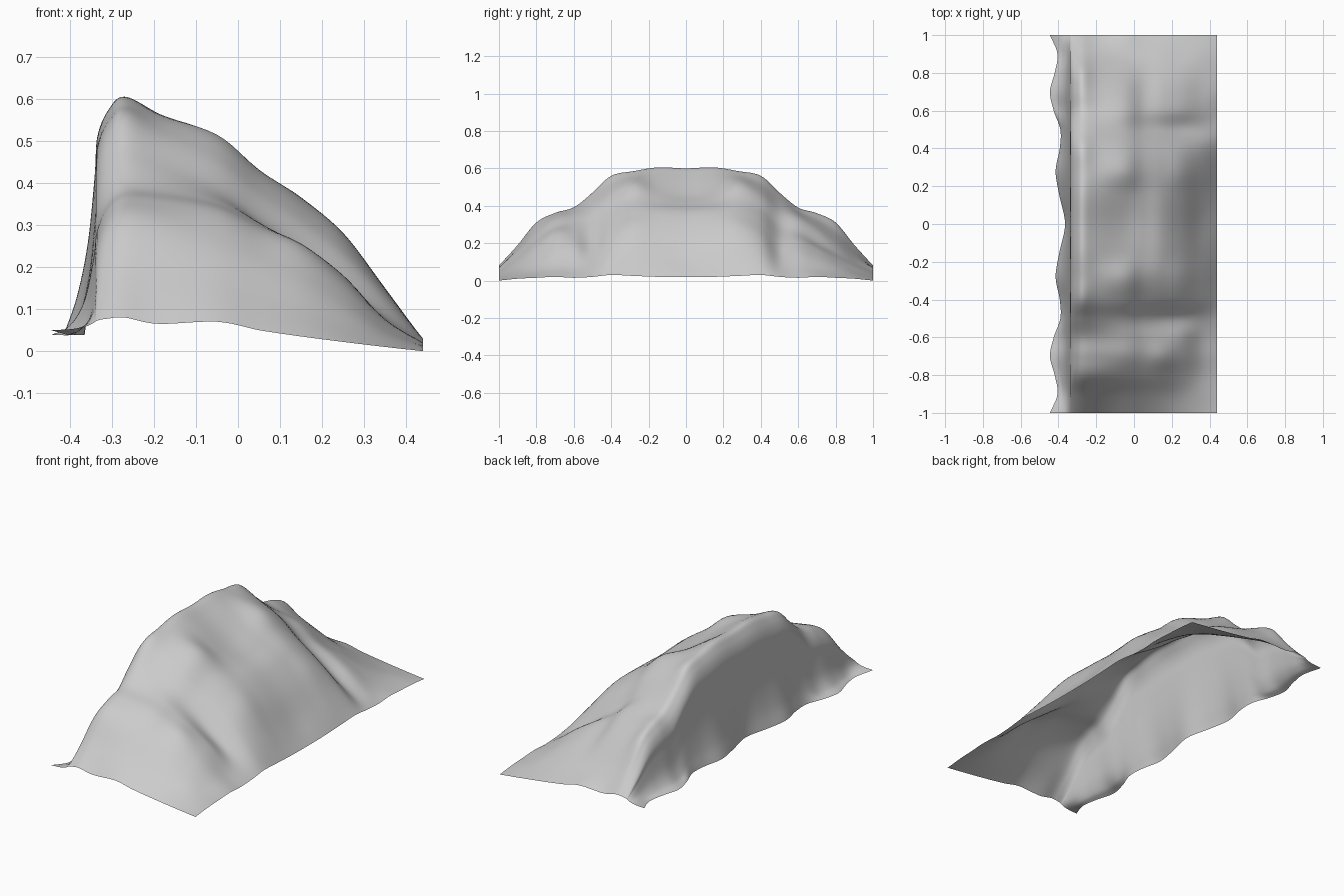
import bpy, bmesh
from mathutils import Vector

if "Cube" in bpy.data.objects:
    bpy.data.objects.remove(bpy.data.objects["Cube"])

# Stations: distance from the middle, and x positions from crest to right edge
YS = [0, .15, .28, .4, .5, .6, .7, .8, .9, 1]
XS = [-.27, -.19, -.05, .05, .15, .25, .35, .44]
FRONT = [
    [.600, .555, .46, .41, .36, .26, .12, .018],
    [.605, .565, .48, .42, .365, .27, .135, .02],
    [.585, .56, .515, .43, .36, .28, .15, .025],
    [.560, .52, .46, .38, .31, .235, .135, .03],
    [.47, .445, .385, .31, .23, .155, .085, .02],
    [.39, .385, .355, .305, .25, .18, .075, .015],
    [.36, .355, .33, .285, .25, .17, .075, .02],
    [.31, .30, .26, .22, .18, .12, .055, .015],
    [.19, .18, .16, .13, .10, .065, .035, .01],
    [.08, .065, .07, .05, .035, .022, .01, 0],
]
# The back shoulder is lower: stations 4 to 8 there
BACK = FRONT[:4] + [
    [.47, .44, .37, .285, .215, .14, .075, .02],
    [.39, .37, .335, .26, .21, .15, .075, .015],
    [.36, .325, .275, .205, .17, .12, .06, .02],
    [.31, .26, .20, .15, .12, .085, .045, .015],
    [.19, .16, .12, .095, .075, .05, .03, .01],
] + FRONT[9:]
# Wavy foot of the cliff (x) for each station
FOOT = [-.365, -.395, -.415, -.393, -.39, -.425, -.445, -.42, -.405, -.445]
# Cliff shape: fraction of the way to the lip, fraction of crest height
CLIFF = [(0, 0), (.4, .17), (.72, .4), (.92, .68), (1, .83)]
LIP = -.335


def section(i, side):
    """One cross-section from cliff foot to right edge."""
    heights = (FRONT if side < 0 else BACK)[i]
    y, crest, foot = YS[i] * side, heights[0], FOOT[i]
    base = .038 if i < 9 else .05
    soft = 1 if i < 5 else 1.5          # rounder lip towards the ends
    pts = [Vector((foot + (LIP - foot) * t, y, base + (crest - base) * f ** soft)) for t, f in CLIFF]
    pts.append(Vector((-.31, y, base + (crest - base) * .94 ** soft)))
    return pts + [Vector((x, y, z)) for x, z in zip(XS, heights)]


def smooth(pts, steps):
    """Catmull-Rom curve through the points."""
    p = [2 * pts[0] - pts[1]] + pts + [2 * pts[-1] - pts[-2]]
    out = []
    for k in range(1, len(p) - 2):
        a, b, c, d = p[k - 1:k + 3]
        for s in range(steps):
            t = s / steps
            out.append(.5 * (2 * b + (c - a) * t + (2 * a - 5 * b + 4 * c - d) * t * t
                             + (3 * b - a - 3 * c + d) * t ** 3))
    return out + [pts[-1].copy()]


# Control net from front to back, then smoothed in both directions
net = [section(i, -1) for i in range(9, 0, -1)] + [section(i, 1) for i in range(10)]
rows = [smooth(r, 6) for r in net]
cols = [smooth(list(c), 6) for c in zip(*rows)]

# Open hillside sheet
bm = bmesh.new()
grid = [[bm.verts.new((p.x, p.y, max(p.z, 0))) for p in c] for c in cols]
for a, b in zip(grid, grid[1:]):
    for j in range(len(a) - 1):
        bm.faces.new((a[j], b[j], b[j + 1], a[j + 1])).smooth = True
mesh = bpy.data.meshes.new("hillside")
bm.to_mesh(mesh)
bm.free()
hill = bpy.data.objects.new("hillside", mesh)
bpy.context.collection.objects.link(hill)
